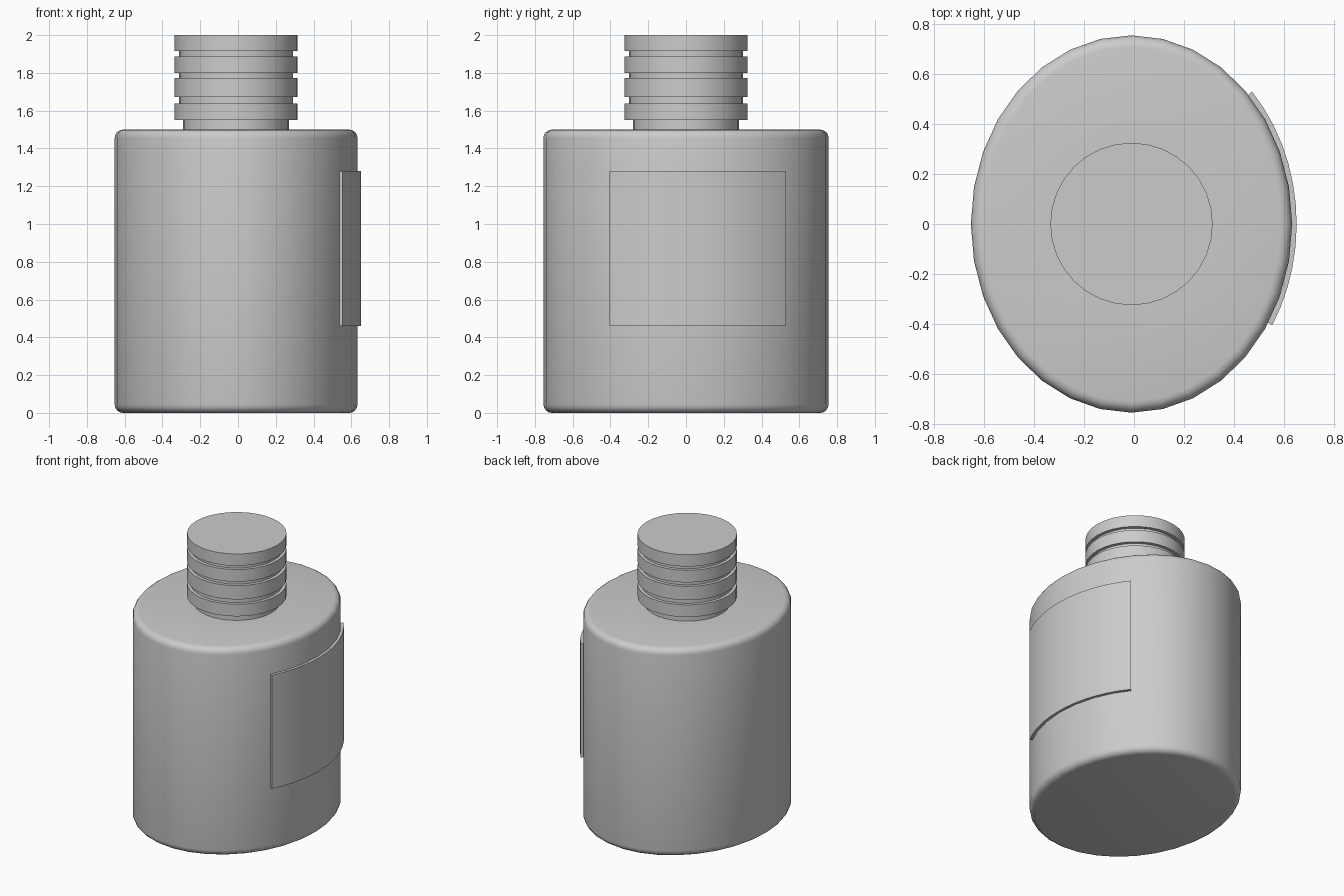
import bpy, bmesh, math

if "Cube" in bpy.data.objects:
    bpy.data.objects.remove(bpy.data.objects["Cube"])

CX = -0.01          # bottle axis, shifted so that bottle plus label is centred
SIDES = 32


def finish(name, bm):
    bmesh.ops.recalc_face_normals(bm, faces=bm.faces)
    mesh = bpy.data.meshes.new(name)
    bm.to_mesh(mesh)
    bm.free()
    obj = bpy.data.objects.new(name, mesh)
    bpy.context.collection.objects.link(obj)
    bpy.ops.object.select_all(action='DESELECT')
    obj.select_set(True)
    bpy.context.view_layer.objects.active = obj
    bpy.ops.object.shade_smooth_by_angle(angle=math.radians(35))
    return obj


def loft(name, loops, closed=True):
    """Bridge equal-length point loops and cap both ends."""
    bm = bmesh.new()
    rings = [[bm.verts.new(p) for p in loop] for loop in loops]
    for a, b in zip(rings, rings[1:]):
        for i in range(len(a)):
            j = (i + 1) % len(a)
            bm.faces.new((a[i], a[j], b[j], b[i]))
    bm.faces.new(rings[0])
    bm.faces.new(rings[-1])
    return finish(name, bm)


def ellipse(rx, ry, z):
    angles = [2 * math.pi * i / SIDES for i in range(SIDES)]
    return [(CX + rx * math.cos(t), ry * math.sin(t), z) for t in angles]


# Oval body with rounded rims
RX, RY, H, R = 0.643, 0.755, 1.5, 0.045
rims = [(R * (1 - math.sin(a)), R * (1 - math.cos(a)))
        for a in (math.pi / 2 * k / 4 for k in range(5))]
profile = [(RX - inset, RY - inset, z) for z, inset in
           ((R * (1 - math.sin(a)), R * (1 - math.cos(a)))
            for a in (math.pi / 2 * (4 - k) / 4 for k in range(5)))]
profile += [(rx, ry, H - z) for rx, ry, z in reversed(profile)]

# Round ribbed neck rising out of the shoulder
neck = [(0.28, 1.5), (0.28, 1.55)]
for bottom, top in ((1.55, 1.638), (1.672, 1.772), (1.80, 1.888), (1.915, 2.0)):
    if bottom > 1.6:
        neck.append((0.302, bottom))
    neck += [(0.325, bottom), (0.325, top)]
    if top < 2.0:
        neck.append((0.302, top))
profile += [(r, r, z) for r, z in neck]
loft("bottle", [ellipse(*p) for p in profile])

# Curved label panel wrapped on the right side
STEPS = 12
arc = [math.radians(-31.5 + 74.7 * i / STEPS) for i in range(STEPS + 1)]


def label_loop(z):
    outer = [(CX + 0.661 * math.cos(t), 0.775 * math.sin(t), z) for t in arc]
    inner = [(CX + 0.637 * math.cos(t), 0.750 * math.sin(t), z) for t in reversed(arc)]
    return outer + inner


loft("label_panel", [label_loop(0.46), label_loop(1.28)])
